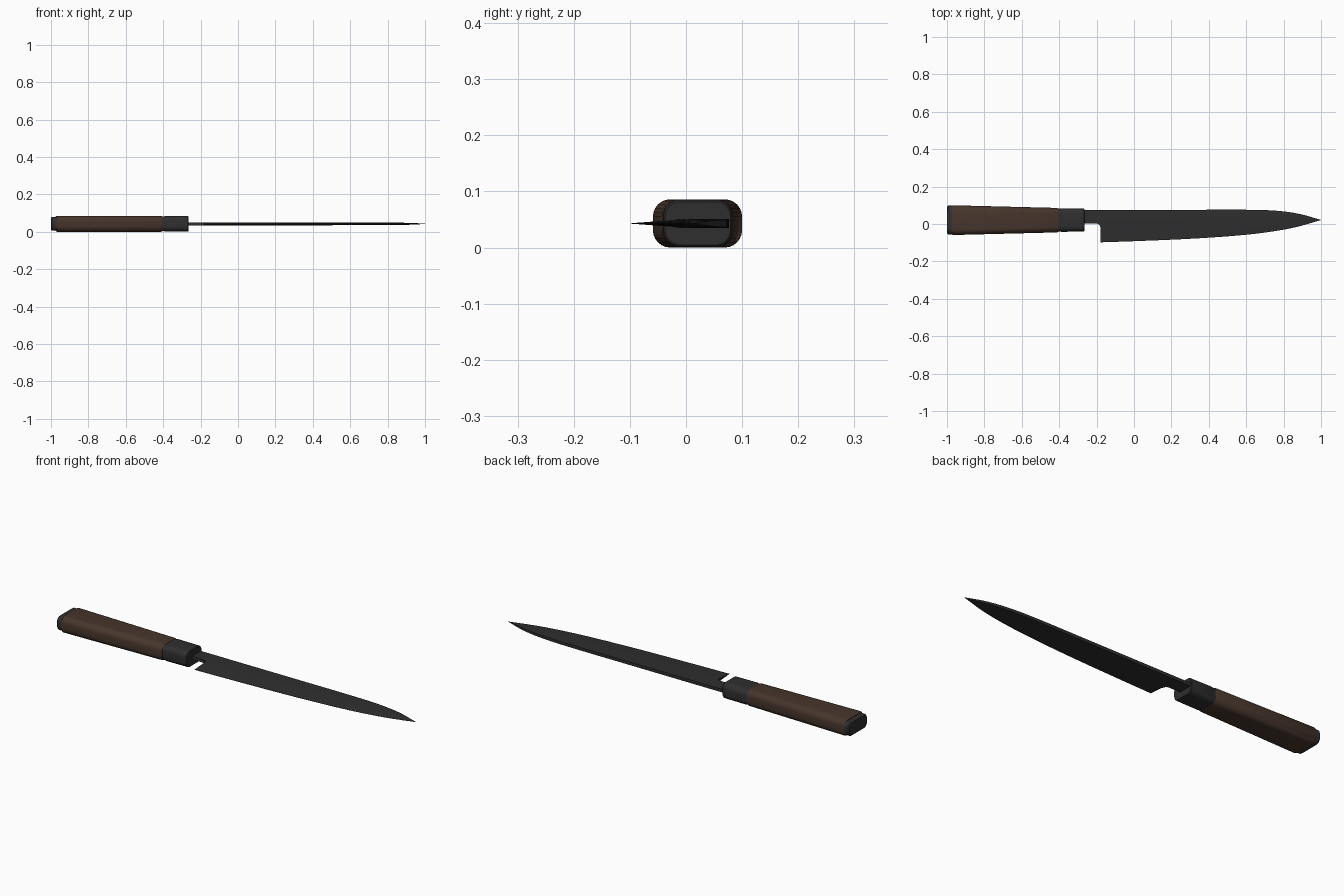
import bpy, bmesh, math

if "Cube" in bpy.data.objects:
    bpy.data.objects.remove(bpy.data.objects["Cube"])


def material(name, rgb):
    m = bpy.data.materials.new(name)
    m.diffuse_color = (*rgb, 1)
    m.use_nodes = True
    m.node_tree.nodes["Principled BSDF"].inputs["Base Color"].default_value = m.diffuse_color
    return m


WOOD = material("dark_wood", (0.062, 0.036, 0.025))
BLACK = material("black_metal", (0.028, 0.028, 0.028))
ZC = 0.043


def loft(name, rings, mat, angle=30):
    bm = bmesh.new()
    loops = [[bm.verts.new(p) for p in ring] for ring in rings]
    n = len(loops[0])
    for a, b in zip(loops, loops[1:]):
        for i in range(n):
            j = (i + 1) % n
            bm.faces.new((a[i], a[j], b[j], b[i]))
    bm.faces.new(loops[0])
    bm.faces.new(loops[-1])
    bmesh.ops.remove_doubles(bm, verts=bm.verts, dist=1e-5)
    bmesh.ops.recalc_face_normals(bm, faces=bm.faces)
    me = bpy.data.meshes.new(name)
    bm.to_mesh(me)
    bm.free()
    ob = bpy.data.objects.new(name, me)
    bpy.context.collection.objects.link(ob)
    me.materials.append(mat)
    bpy.ops.object.select_all(action='DESELECT')
    bpy.context.view_layer.objects.active = ob
    ob.select_set(True)
    bpy.ops.object.shade_smooth_by_angle(angle=math.radians(angle))
    return ob


def rounded(x, y0, y1, h, r, seg=6):
    """Rounded rectangle in the yz plane, h = half height."""
    pts = []
    for k, (cy, cz) in enumerate([(y1 - r, h - r), (y0 + r, h - r),
                                  (y0 + r, r - h), (y1 - r, r - h)]):
        for s in range(seg + 1):
            a = math.pi / 2 * (k + s / seg)
            pts.append((x, cy + r * math.cos(a), ZC + cz + r * math.sin(a)))
    return pts


def bar(name, sections, mat):
    return loft(name, [rounded(*s) for s in sections], mat)


# Handle: butt cap, tapered wooden grip, spacer ring and ferrule
bar("butt_cap", [(-1.0, -0.050, 0.092, 0.033, 0.024),
                 (-0.994, -0.055, 0.098, 0.037, 0.028),
                 (-0.965, -0.055, 0.098, 0.037, 0.028)], BLACK)
bar("wooden_grip", [(-0.975, -0.055, 0.097, 0.039, 0.029),
                    (-0.968, -0.059, 0.100, 0.043, 0.031),
                    (-0.412, -0.045, 0.086, 0.043, 0.031),
                    (-0.405, -0.042, 0.083, 0.040, 0.028)], WOOD)
bar("spacer_ring", [(-0.41, -0.040, 0.082, 0.039, 0.026),
                    (-0.385, -0.040, 0.082, 0.039, 0.026)], BLACK)
bar("ferrule", [(-0.396, -0.039, 0.081, 0.038, 0.026),
                (-0.390, -0.042, 0.084, 0.0415, 0.028),
                (-0.268, -0.040, 0.082, 0.0415, 0.028),
                (-0.264, -0.037, 0.079, 0.0385, 0.026)], BLACK)

# Neck between the ferrule and the blade, with a curved choil down to the heel
X_HEEL = -0.18
R = 0.022
neck = [(-0.30, 0.003), (X_HEEL - R, 0.003)]
neck += [(X_HEEL - R + R * math.sin(a), 0.003 - R * (1 - math.cos(a)))
         for a in [math.pi / 2 * i / 6 for i in range(1, 7)]]
loft("blade_neck", [[(x, 0.076, ZC - 0.008), (x, 0.076, ZC + 0.008),
                     (x, y, ZC + 0.008), (x, y, ZC - 0.008)] for x, y in neck], BLACK)


# Blade: straight spine dropping to the point, edge sweeping upwards
def interp(table, x):
    """Smooth Catmull-Rom style interpolation through (x, value) pairs."""
    for i in range(len(table) - 1):
        (xa, ya), (xb, yb) = table[i], table[i + 1]
        if x <= xb:
            d = lambda k: ((table[min(k + 1, len(table) - 1)][1] - table[max(k - 1, 0)][1]) /
                           (table[min(k + 1, len(table) - 1)][0] - table[max(k - 1, 0)][0]))
            w, t = xb - xa, (x - xa) / (xb - xa)
            return ((2*t**3 - 3*t**2 + 1) * ya + (t**3 - 2*t**2 + t) * w * d(i)
                    + (3*t**2 - 2*t**3) * yb + (t**3 - t**2) * w * d(i + 1))
    return table[-1][1]


SPINE = [(-0.18, 0.076), (0.3, 0.076), (0.62, 0.076), (0.76, 0.071),
         (0.88, 0.055), (1.0, 0.022)]
EDGE = [(-0.18, -0.098), (0.0, -0.092), (0.3, -0.079), (0.55, -0.062), (0.72, -0.043),
        (0.86, -0.018), (1.0, 0.021)]
THICK = [(-0.18, 0.008), (0.6, 0.0075), (0.9, 0.0055), (1.0, 0.001)]
rings = []
for i in range(41):
    x = X_HEEL + 1.18 * math.sin(math.pi / 2 * i / 40)
    s, e, t = interp(SPINE, x), interp(EDGE, x), interp(THICK, x)
    rows = [(s, t), (s + (e - s) * 0.42, t), (e, 0.0004)]
    rings.append([(x, y, ZC + h) for y, h in rows] +
                 [(x, y, ZC - h) for y, h in reversed(rows)])
loft("blade", rings, BLACK)
